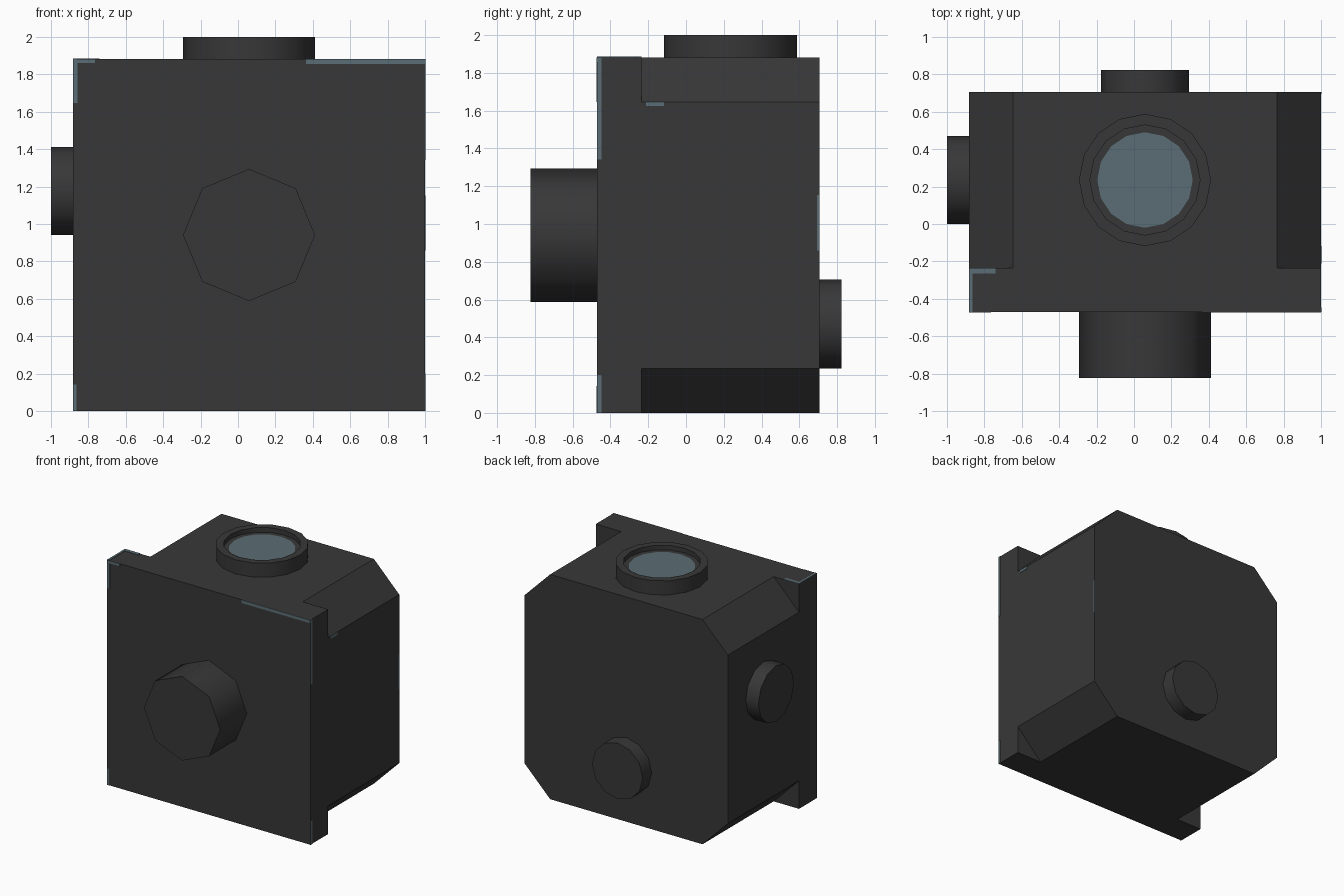
import bpy, bmesh, math
from mathutils import Matrix, Vector

if "Cube" in bpy.data.objects:
    bpy.data.objects.remove(bpy.data.objects["Cube"])

U = 2 / 17            # design unit: the block is 16 x 10 x 16 units
CX = 0.5              # block centre in x, in units


def material(name, rgb):
    m = bpy.data.materials.new(name)
    m.diffuse_color = (*rgb, 1)
    m.use_nodes = True
    m.node_tree.nodes["Principled BSDF"].inputs["Base Color"].default_value = m.diffuse_color
    return m


DARK = material("dark grey casing", (0.039, 0.039, 0.039))
TEAL = material("worn blue grey", (0.105, 0.155, 0.178))


def finish(name, bm, mat, smooth=None):
    bmesh.ops.recalc_face_normals(bm, faces=bm.faces)
    bmesh.ops.scale(bm, vec=(U, U, U), verts=bm.verts)
    me = bpy.data.meshes.new(name)
    bm.to_mesh(me)
    bm.free()
    me.materials.append(mat)
    ob = bpy.data.objects.new(name, me)
    bpy.context.collection.objects.link(ob)
    if smooth:
        bpy.ops.object.select_all(action='DESELECT')
        ob.select_set(True)
        bpy.context.view_layer.objects.active = ob
        bpy.ops.object.shade_smooth_by_angle(angle=math.radians(smooth))
    return ob


def slab(name, outline, y0, y1):
    """Extrude an x-z outline along y."""
    bm = bmesh.new()
    face = bm.faces.new([bm.verts.new((x, y0, z)) for x, z in outline])
    ext = bmesh.ops.extrude_face_region(bm, geom=[face])
    verts = [v for v in ext["geom"] if isinstance(v, bmesh.types.BMVert)]
    bmesh.ops.translate(bm, vec=(0, y1 - y0, 0), verts=verts)
    return finish(name, bm, DARK)


def peg(name, start, direction, radius, length, sides):
    """Cylinder standing on a face of the block."""
    d = Vector(direction)
    bm = bmesh.new()
    bmesh.ops.create_cone(bm, cap_ends=True, segments=sides, radius1=radius,
                          radius2=radius, depth=length)
    rot = (Matrix.Rotation(math.pi / 2, 4, 'X') if d.y else
           Matrix.Rotation(math.pi / 2, 4, 'Y'))
    bmesh.ops.transform(bm, verts=bm.verts, matrix=Matrix.Translation(
        Vector(start) + d * length / 2) @ rot)
    return finish(name, bm, DARK, 50)


# Square front plate and the chamfered casing behind it
L, R, T, C = CX - 8, CX + 8, 16, 2
slab("front_plate", [(L, 0), (R, 0), (R, T), (L, T)], -4, -2)
slab("rear_casing", [(L + C, 0), (R - C, 0), (R, C), (R, T - C),
                     (R - C, T), (L + C, T), (L, T - C), (L, C)], -2, 6)

# Pegs on the front, left and back
peg("front_barrel", (CX, -4, 8), (0, -1, 0), 3, 3, 8)
peg("left_button", (L, 2, 10), (-1, 0, 0), 2, 1, 12)
peg("back_button", (CX, 6, 4), (0, 1, 0), 2, 1, 12)

# Recessed ring on top with its dark floor rim
SIDES = 16
bm = bmesh.new()
rings = []
for r, z in [(3, 16), (3, 17), (2.5, 17), (2.5, 16.67), (2.17, 16.67)]:
    rings.append([bm.verts.new((CX + r * math.cos(a), 2 + r * math.sin(a), z))
                  for a in (2 * math.pi * i / SIDES for i in range(SIDES))])
for a, b in zip(rings, rings[1:]):
    for i in range(SIDES):
        j = (i + 1) % SIDES
        bm.faces.new((a[i], a[j], b[j], b[i]))
finish("top_ring", bm, DARK, 40)

# Blue grey lens in the ring
bm = bmesh.new()
bmesh.ops.create_circle(bm, cap_ends=True, segments=SIDES, radius=2.17,
                        matrix=Matrix.Translation((CX, 2, 16.67)))
for f in bm.faces:
    if f.normal.z < 0:
        f.normal_flip()
me_ob = finish("top_lens", bm, TEAL)
if me_ob.data.polygons[0].normal.z < 0:
    me_ob.data.flip_normals()


# Thin worn paint patches along the edges, as lower and upper corners in units
E = 0.03
WEAR = [
    ((3.1, -4 - E, 15.78), (R, -4, T)), ((L, -4 - E, 14), (L + .2, -4, T)),
    ((L, -4 - E, 15.82), (L + 1, -4, T)), ((L, -4 - E, 0), (L + .15, -4, 1.2)),
    ((R, -4, 11.4), (R + E, -3.8, T)), ((R, -4, 0), (R + E, -3.8, 1.7)),
    ((R, 5.9, 7.3), (R + E, 6, 9.8)), ((R, -1.8, 13.8), (R + E, -1, 14)),
    ((L, -2.25, T), (L + 1.2, -2, T + E)), ((L, -4, T), (L + .15, -2, T + E)),
]
for i, (lo, hi) in enumerate(WEAR):
    lo, hi = Vector(lo), Vector(hi)
    bm = bmesh.new()
    bmesh.ops.create_cube(bm, size=1, matrix=Matrix.Translation((lo + hi) / 2)
                          @ Matrix.Diagonal((*(hi - lo), 1)))
    finish(f"wear_patch_{i + 1}", bm, TEAL)
